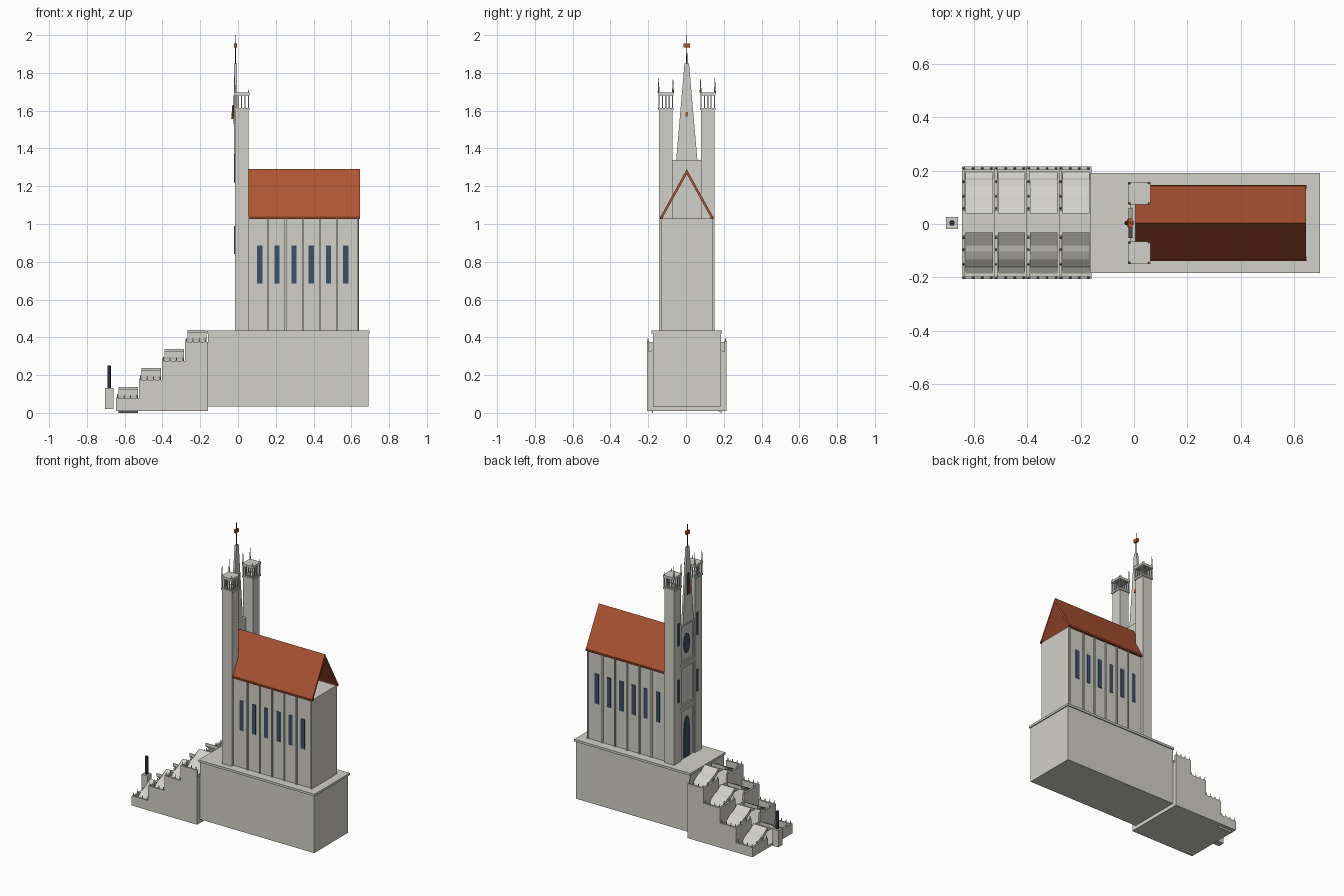
import bpy, bmesh, math

if "Cube" in bpy.data.objects:
    bpy.data.objects.remove(bpy.data.objects["Cube"])

Y0 = 0.004  # middle line of the building


def material(name, rgb):
    m = bpy.data.materials.new(name)
    m.diffuse_color = (*rgb, 1)
    m.use_nodes = True
    m.node_tree.nodes["Principled BSDF"].inputs["Base Color"].default_value = m.diffuse_color
    return m


STONE = material("pale stone", (0.64, 0.63, 0.58))
ROOF = material("terracotta", (0.42, 0.09, 0.033))
EAVE = material("dark terracotta", (0.25, 0.05, 0.02))
GLASS = material("blue glass", (0.05, 0.08, 0.14))
DARK = material("dark metal", (0.022, 0.026, 0.045))


def finish(name, bm, mat):
    bmesh.ops.recalc_face_normals(bm, faces=bm.faces)
    me = bpy.data.meshes.new(name)
    bm.to_mesh(me)
    bm.free()
    me.materials.append(mat)
    ob = bpy.data.objects.new(name, me)
    bpy.context.collection.objects.link(ob)
    return ob


def add_box(bm, x0, x1, y0, y1, z0, z1):
    vs = bmesh.ops.create_cube(bm, size=1)["verts"]
    for v in vs:
        v.co.x = x1 if v.co.x > 0 else x0
        v.co.y = (y1 if v.co.y > 0 else y0) + Y0
        v.co.z = z1 if v.co.z > 0 else z0


def boxes(name, mat, *dims):
    bm = bmesh.new()
    for d in dims:
        add_box(bm, *d)
    return finish(name, bm, mat)


def add_spike(bm, x, y, z, r, h, seg=6, tip=0.0):
    vs = bmesh.ops.create_cone(bm, segments=seg, radius1=r, radius2=tip, depth=h,
                               cap_ends=True)["verts"]
    bmesh.ops.translate(bm, verts=vs, vec=(x, y + Y0, z + h / 2))


def spikes(name, mat, *dims):
    bm = bmesh.new()
    for d in dims:
        add_spike(bm, *d)
    return finish(name, bm, mat)


def add_profile(bm, pts, x0, x1):
    """Extrude a closed (y, z) outline along x."""
    a = [bm.verts.new((x0, y + Y0, z)) for y, z in pts]
    f = bm.faces.new(a)
    ext = bmesh.ops.extrude_face_region(bm, geom=[f])["geom"]
    for v in ext:
        if isinstance(v, bmesh.types.BMVert):
            v.co.x = x1


def profile(name, mat, pts, x0, x1):
    bm = bmesh.new()
    add_profile(bm, pts, x0, x1)
    return finish(name, bm, mat)


# Terraced stair: four walled landings, each with two ramps meeting mid-way
XS = [-0.645, -0.523, -0.402, -0.281, -0.16]
W, T = 0.211, 0.012
landing, ramps, studs = bmesh.new(), bmesh.new(), bmesh.new()
for i in range(4):
    x0, x1 = XS[i], XS[i + 1]
    top = 0.075 + 0.1 * i
    floor = top - 0.05
    add_box(landing, x0, x1, -W, W, 0.01, floor)
    for s in (-1, 1):
        ya, yb = sorted((s * W, s * (W - T)))
        add_box(landing, x0, x1, ya, yb, floor, top)
        ya, yb = sorted((s * 0.045, s * (W - T)))
        add_box(landing, x0, x0 + T, ya, yb, floor, top)
        # sloping slab with an arched underside
        hi = floor + (0.113 if s > 0 else 0.1)
        pts = [(s * 0.198, floor - 0.005), (s * 0.035, hi), (s * 0.035, hi - 0.025)]
        for k in range(1, 7):
            a = k / 6 * math.pi / 2
            pts.append((s * (0.035 + 0.145 * math.sin(a)),
                        floor - 0.025 + (hi - floor) * math.cos(a)))
        add_profile(ramps, pts, x0 + 0.013, x1 - 0.006)
        for k in range(4):
            add_spike(studs, x0 + 0.008 + 0.034 * k, s * (W - 0.006), top, 0.005, 0.026)
        for y in (0.055, 0.1, 0.155):
            add_spike(studs, x0 + 0.006, s * y, top, 0.005, 0.026)
finish("stair_terraces", landing, STONE)
finish("stair_ramps", ramps, STONE)
finish("parapet_studs", studs, STONE)

# Column on a pedestal in front of the stair
boxes("pedestal", STONE, (-0.704, -0.66, -0.022, 0.022, 0.02, 0.132))
spikes("column", DARK, (-0.682, 0, 0.132, 0.01, 0.118, 12, 0.01))

# Podium with a projecting cap
boxes("podium", STONE, (-0.16, 0.69, -0.18, 0.18, 0.035, 0.42),
      (-0.165, 0.697, -0.187, 0.187, 0.42, 0.435))

# Nave with wall strips and tall windows
boxes("nave", STONE, (0.0, 0.64, -0.128, 0.128, 0.435, 1.03))
strips, panes = [], []
WX = [0.115 + 0.091 * i for i in range(6)]
for s in (-1, 1):
    ya, yb = sorted((s * 0.126, s * 0.136))
    for x in [w + 0.0455 for w in WX[:5]] + [0.635]:
        strips.append((x - 0.004, x + 0.004, ya, yb, 0.435, 1.03))
    ya, yb = sorted((s * 0.126, s * 0.132))
    for x in WX:
        panes.append((x - 0.014, x + 0.014, ya, yb, 0.685, 0.885))
boxes("wall_strips", STONE, *strips)
boxes("nave_windows", GLASS, *panes)

# Open gabled roof of two slabs, with an eave strip along each side
E, R = 0.141, 1.29
profile("roof", ROOF, [(-E, 1.035), (0, R), (E, 1.035), (E - 0.014, 1.035),
                       (0, R - 0.026), (-E + 0.014, 1.035)], 0.005, 0.645)
boxes("eaves", EAVE, *[(0.005, 0.646, min(s * 0.126, s * 0.142),
                       max(s * 0.126, s * 0.142), 1.026, 1.039) for s in (-1, 1)])

# Twin towers with galleries
body, gallery, spires = [], [], []
TX0, TX1 = -0.017, 0.055
for s in (-1, 1):
    c = s * 0.111
    body.append((TX0, TX1, c - 0.036, c + 0.036, 0.435, 1.605))
    gallery.append((TX0 - 0.005, TX1 + 0.006, c - 0.042, c + 0.042, 1.603, 1.614))
    gallery.append((TX0 - 0.005, TX1 + 0.006, c - 0.042, c + 0.042, 1.68, 1.696))
    for i in range(5):
        for j in range(5):
            if i in (0, 4) or j in (0, 4):
                x, y = TX0 + i * 0.018, c - 0.036 + j * 0.018
                gallery.append((x - 0.003, x + 0.003, y - 0.003, y + 0.003, 1.614, 1.68))
    for t in (-1, 1):
        spires.append((TX0, c + t * 0.038, 1.696, 0.005, 0.09))
        spires.append((TX1, c + t * 0.038, 1.696, 0.004, 0.02))
boxes("towers", STONE, *body)
boxes("tower_galleries", STONE, *gallery)
spikes("tower_finials", STONE, *spires)

# Facade between the towers, with framed tiers
boxes("facade", STONE, (-0.006, 0.006, -0.076, 0.076, 0.435, 1.34))
frames = []
for z0, z1 in ((0.44, 0.77), (0.79, 1.06), (1.08, 1.34)):
    frames += [(-0.014, -0.005, -0.075, -0.062, z0, z1),
               (-0.014, -0.005, 0.062, 0.075, z0, z1),
               (-0.014, -0.005, -0.062, 0.062, z1 - 0.014, z1)]
    if z0 > 0.5:
        frames.append((-0.014, -0.005, -0.062, 0.062, z0, z0 + 0.014))
boxes("facade_frames", STONE, *frames)


def pointed(w, z0, z1, spring):
    """Outline of a pointed arch opening."""
    arc = [(w * math.cos(a), spring + (z1 - spring) * math.sin(a) ** 0.8)
           for a in (0, 0.4, 0.8, 1.2, math.pi / 2)]
    return [(w, z0)] + arc + [(-y, z) for y, z in arc[-2::-1]] + [(-w, z0)]


profile("door", GLASS, pointed(0.03, 0.437, 0.71, 0.6), -0.011, -0.004)
profile("oval_window", GLASS,
        [(0.03 * math.cos(k * math.pi / 8), 1.2 + 0.067 * math.sin(k * math.pi / 8))
         for k in range(16)], -0.011, -0.004)
boxes("tower_windows", GLASS,
      *[(TX0 - 0.004, TX0 + 0.003, s * 0.1 - 0.008, s * 0.1 + 0.008, z, z + 0.15)
        for s in (-1, 1) for z in (0.84, 1.22)])

# Flat tapering central spire with niche, figure, rod and vane
profile("central_spire", STONE, [(-0.056, 1.34), (0.056, 1.34), (0.012, 1.85),
                                 (-0.012, 1.85)], -0.02, -0.006)
profile("spire_niche", GLASS, pointed(0.015, 1.53, 1.68, 1.63), -0.024, -0.018)
spikes("niche_figure", ROOF, (-0.027, 0, 1.555, 0.009, 0.075, 8, 0.003))
boxes("rear_figure", ROOF, (-0.008, -0.002, -0.007, 0.007, 1.57, 1.592))
spikes("vane_rod", DARK, (-0.014, 0, 1.845, 0.003, 0.155, 6, 0.002))
boxes("vane", ROOF, (-0.022, -0.006, -0.017, 0.017, 1.934, 1.955))
